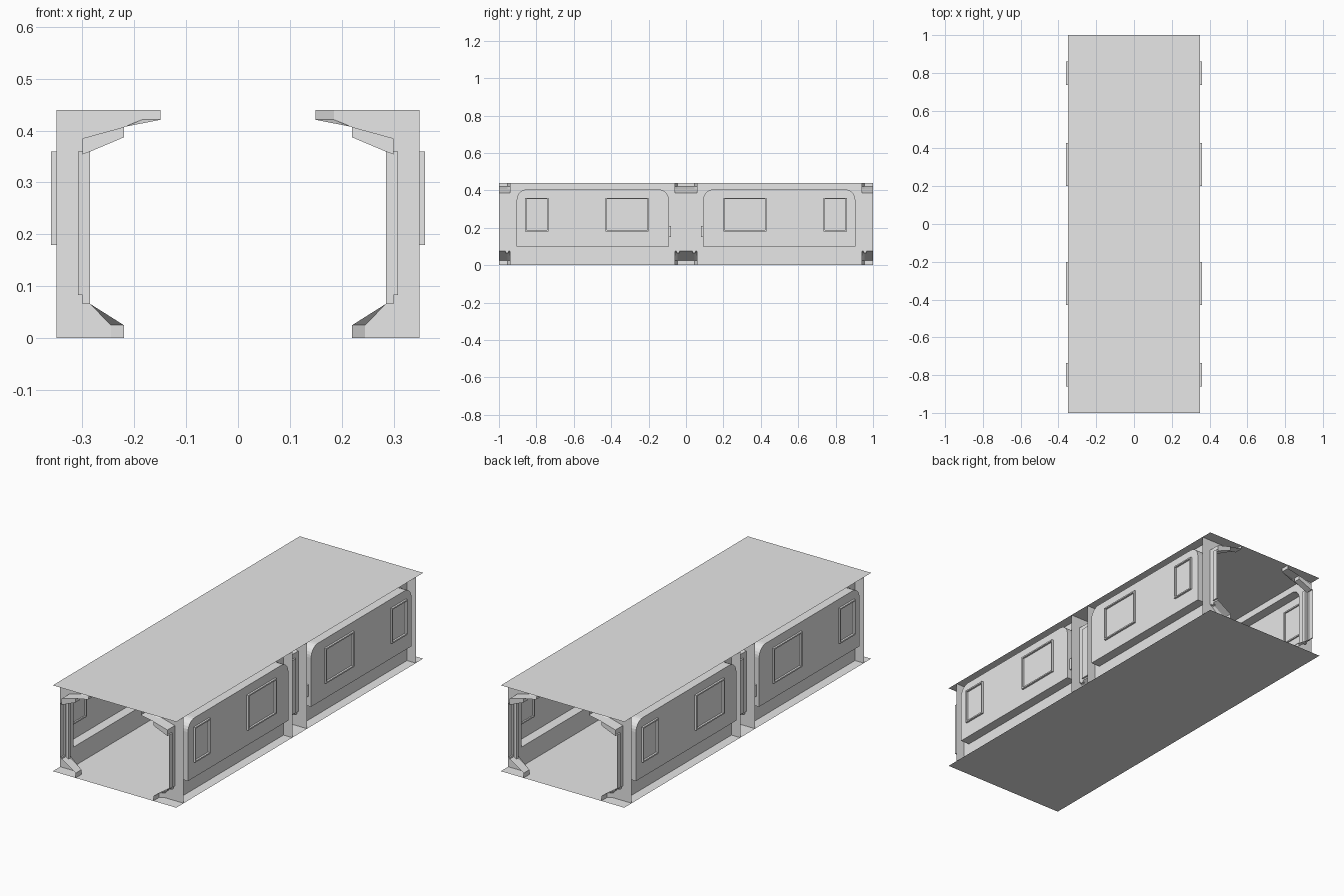
import bpy, bmesh, math

cube = bpy.data.objects.get("Cube")
if cube:
    bpy.data.objects.remove(cube, do_unlink=True)

# One plain grey for the whole corridor
grey = bpy.data.materials.new("plain_grey")
grey.use_nodes = True
grey.diffuse_color = (0.8, 0.8, 0.8, 1)
grey.node_tree.nodes["Principled BSDF"].inputs["Base Color"].default_value = (0.8, 0.8, 0.8, 1)

TOP = 0.44      # ceiling height
WALL = 0.30     # inner wall
OUT = 0.35      # outer face


def finish(name, bm, mirror=True):
    """Turn a bmesh into an object, mirrored to all four quarters."""
    bmesh.ops.remove_doubles(bm, verts=bm.verts, dist=0.0002)
    bmesh.ops.recalc_face_normals(bm, faces=bm.faces)
    me = bpy.data.meshes.new(name)
    bm.to_mesh(me)
    bm.free()
    me.materials.append(grey)
    ob = bpy.data.objects.new(name, me)
    bpy.context.collection.objects.link(ob)
    if mirror:
        mod = ob.modifiers.new("Mirror", 'MIRROR')
        mod.use_axis = (True, True, False)
        mod.use_mirror_merge = False
    return ob


def face(bm, pts):
    return bm.faces.new([bm.verts.new(p) for p in pts])


def box(bm, lo, hi):
    vs = bmesh.ops.create_cube(bm, size=1)["verts"]
    for v in vs:
        v.co = [a + (c + 0.5) * (b - a) for a, b, c in zip(lo, hi, v.co)]


def prism(bm, profile, y0, y1):
    """Extrude an x-z profile along y."""
    n = len(profile)
    rings = [[bm.verts.new((x, y, z)) for x, z in profile] for y in (y0, y1)]
    for r in rings:
        bm.faces.new(r)
    for i in range(n):
        j = (i + 1) % n
        bm.faces.new((rings[0][i], rings[0][j], rings[1][j], rings[1][i]))


# Floor and ceiling sheets
for name, z in (("floor", 0), ("ceiling", TOP)):
    bm = bmesh.new()
    face(bm, [(-OUT, -1, z), (OUT, -1, z), (OUT, 1, z), (-OUT, 1, z)])
    finish(name, bm, mirror=False)


def rib_profile(groove, foot, tip):
    """Inside line of a rib from the floor to the ceiling."""
    return [(foot, 0), (foot, 0.025), (0.285, 0.066), (WALL, 0.075),
            (WALL, 0.083), (groove, 0.083), (groove, 0.36), (WALL, 0.36),
            (WALL, 0.385), (0.22, 0.407), (tip, 0.421), (tip, TOP)]


def half_rib(name, y0, d):
    # Skin with a recessed groove and bevelled foot and bracket
    bm = bmesh.new()
    stations = [(0, 0.308, 0.22, 0.149), (0.031, 0.308, 0.22, 0.149),
                (0.032, WALL, 0.22, 0.149), (0.045, WALL, 0.22, 0.149),
                (0.06, WALL, 0.245, 0.185)]
    rows = [[(x, y0 + d * t, z) for x, z in rib_profile(g, f, p)]
            for t, g, f, p in stations]
    for a, b in zip(rows, rows[1:]):
        for i in range(len(a) - 1):
            if a[i] == a[i + 1] and b[i] == b[i + 1]:
                continue
            quad = [a[i], a[i + 1], b[i + 1], b[i]]
            pts = [p for k, p in enumerate(quad) if p not in quad[:k]]
            if len(pts) > 2:
                face(bm, pts)
    # Closed sides of the foot and the bracket
    y = y0 + d * 0.06
    face(bm, rows[-1][:4] + [(WALL, y, 0)])
    face(bm, rows[-1][8:] + [(WALL, y, TOP)])
    finish(name + "_skin", bm)

    # Upright post beside the groove, and the lower bracket
    bm = bmesh.new()
    ys = sorted((y0 + d * 0.034, y0 + d * 0.05))
    box(bm, (0.285, ys[0], 0.066), (WALL, ys[1], 0.362))
    finish(name + "_post", bm)
    bm = bmesh.new()
    prism(bm, [(WALL, 0.354), (0.284, 0.36), (0.22, 0.387), (0.22, 0.407), (WALL, 0.385)],
          y0, y0 + d * 0.035)
    finish(name + "_bracket", bm)

    # Side plate reaching the outer face
    bm = bmesh.new()
    face(bm, [(WALL, y, 0), (OUT, y, 0), (OUT, y, TOP), (WALL, y, TOP)])
    finish(name + "_plate", bm)


half_rib("middle_rib", 0, 1)
half_rib("end_rib", 1, -1)

# Bay wall with an alcove that has rounded upper corners
Y0, Y1, Z0, Z1, R = 0.092, 0.905, 0.10, 0.405, 0.055
arch = [(Y1, Z0)]
for cy, start in ((Y1 - R, 0), (Y0 + R, 90)):
    for k in range(7):
        a = math.radians(start + 15 * k)
        arch.append((cy + R * math.cos(a), Z1 - R + R * math.sin(a)))
arch.append((Y0, Z0))

bm = bmesh.new()
face(bm, [(WALL, 0.06, 0), (WALL, 0.94, 0), (WALL, 0.94, Z0), (WALL, 0.06, Z0)])
face(bm, [(WALL, y, z) for y, z in
          [(0.06, Z0), (0.06, TOP), (0.94, TOP), (0.94, Z0)] + arch])
finish("bay_wall", bm)

bm = bmesh.new()
face(bm, [(OUT, y, z) for y, z in arch])
for (ya, za), (yb, zb) in zip(arch, arch[1:] + arch[:1]):
    face(bm, [(WALL, ya, za), (WALL, yb, zb), (OUT, yb, zb), (OUT, ya, za)])
finish("bay_alcove", bm)

# Window frames standing proud of the alcove on both faces
W = 0.007
for name, a, b in (("wide_window_frame", 0.20, 0.43), ("narrow_window_frame", 0.735, 0.86)):
    bm = bmesh.new()
    lo, hi = 0.18, 0.36
    for y0, y1, z0, z1 in ((a, b, lo, lo + W), (a, b, hi - W, hi),
                           (a, a + W, lo + W, hi - W), (b - W, b, lo + W, hi - W)):
        box(bm, (0.343, y0, z0), (0.36, y1, z1))
    finish(name, bm)

# Small switch pocket on the alcove end nearest the middle rib
bm = bmesh.new()
box(bm, (0.312, 0.079, 0.15), (0.335, Y0, 0.21))
finish("switch_pocket", bm)
